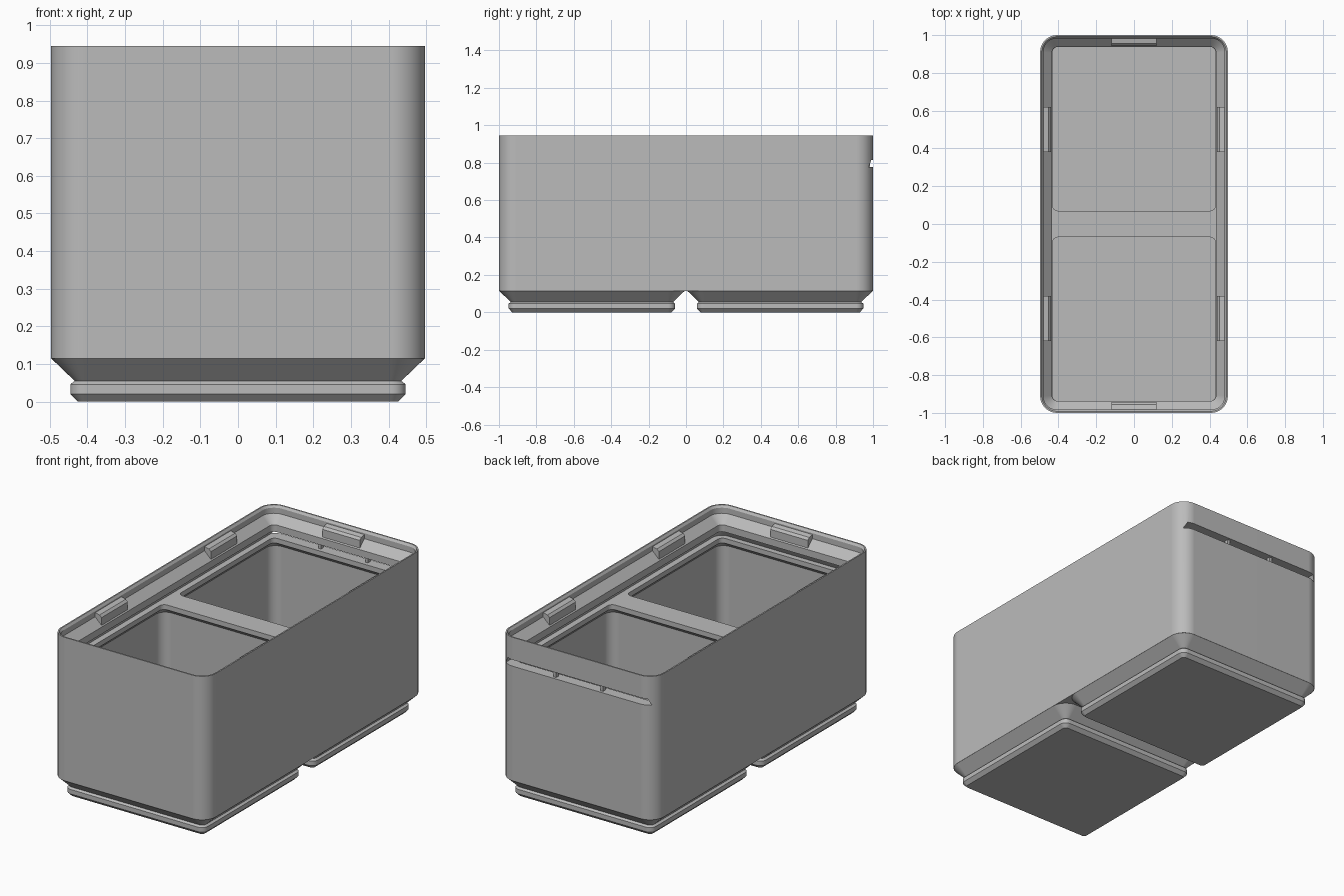
import bpy, bmesh, math

cube = bpy.data.objects.get("Cube")
if cube:
    bpy.data.objects.remove(cube, do_unlink=True)

GREY = (0.5, 0.5, 0.5, 1.0)
grey = bpy.data.materials.new("plain grey")
grey.use_nodes = True
grey.diffuse_color = GREY
grey.node_tree.nodes["Principled BSDF"].inputs["Base Color"].default_value = GREY

HX, HY, TOP, BASE = 0.497, 1.0, 0.945, 0.115
LEDGE, GROOVE_TOP = 0.778, 0.815


def ring(hx, hy, r, cy, z, seg=10):
    """Rounded rectangle outline at height z."""
    pts = []
    for i, (sx, sy) in enumerate([(1, 1), (-1, 1), (-1, -1), (1, -1)]):
        for k in range(seg + 1):
            a = math.pi / 2 * (i + k / seg)
            pts.append((sx * (hx - r) + r * math.cos(a),
                        cy + sy * (hy - r) + r * math.sin(a), z))
    return pts


def make(name, bm):
    bmesh.ops.recalc_face_normals(bm, faces=bm.faces)
    me = bpy.data.meshes.new(name)
    bm.to_mesh(me)
    bm.free()
    me.materials.append(grey)
    ob = bpy.data.objects.new(name, me)
    bpy.context.collection.objects.link(ob)
    return ob


def loft(name, levels, cy=0.0):
    """Closed solid through rounded rectangles (hx, hy, radius, z)."""
    bm = bmesh.new()
    rows = [[bm.verts.new(p) for p in ring(hx, hy, r, cy, z)]
            for hx, hy, r, z in levels]
    n = len(rows[0])
    for a, b in zip(rows, rows[1:]):
        for i in range(n):
            j = (i + 1) % n
            bm.faces.new((a[i], a[j], b[j], b[i]))
    bm.faces.new(rows[0][::-1])
    bm.faces.new(rows[-1])
    return make(name, bm)


def prism(name, outline, length, place):
    """Extrude an outline of (u, z) points along its length."""
    bm = bmesh.new()
    ends = [[bm.verts.new(place(u, t, z)) for u, z in outline]
            for t in (-length / 2, length / 2)]
    n = len(outline)
    for i in range(n):
        j = (i + 1) % n
        bm.faces.new((ends[0][i], ends[0][j], ends[1][j], ends[1][i]))
    bm.faces.new(ends[0])
    bm.faces.new(ends[1])
    return make(name, bm)


def cut(target, cutter):
    cutter.hide_render = True
    mod = target.modifiers.new("cut", "BOOLEAN")
    mod.operation, mod.solver, mod.object = "DIFFERENCE", "EXACT", cutter
    bpy.context.view_layer.objects.active = target
    bpy.ops.object.modifier_apply(modifier=mod.name)
    bpy.data.objects.remove(cutter, do_unlink=True)


def smooth(ob):
    bpy.ops.object.select_all(action="DESELECT")
    ob.select_set(True)
    bpy.context.view_layer.objects.active = ob
    bpy.ops.object.shade_smooth_by_angle(angle=math.radians(25))
    mod = ob.modifiers.new("even shading", "WEIGHTED_NORMAL")
    mod.keep_sharp = True


def inset(d, z):
    """Level that follows the outer wall at a distance d inside it."""
    return (HX - d, HY - d, max(0.09 - d, 0.03), z)


# Outer block
body = loft("bin_body", [inset(0, BASE), inset(0, TOP)])

# Stacking rim, with the lid groove below it
cut(body, loft("rim_cutter", [
    inset(0.030, LEDGE), inset(0.050, GROOVE_TOP - 0.0005),
    inset(0.063, GROOVE_TOP), inset(0.063, 0.855),
    inset(0.017, 0.900), inset(0.017, 0.932),
    inset(0.008, TOP), inset(0.008, TOP + 0.05)]))

# Two compartments, each wider below its opening
for side in (-1, 1):
    cut(body, loft("compartment_cutter", [
        (0.466, 0.477, 0.06, 0.168), (0.466, 0.477, 0.06, 0.715),
        (0.432, 0.434, 0.03, 0.750), (0.432, 0.434, 0.03, LEDGE + 0.01)],
        cy=side * 0.504))

# Lid slot through the back wall
cut(body, loft("slot_cutter", [
    (0.467, 0.15, 0.02, LEDGE), (0.447, 0.15, 0.02, GROOVE_TOP)], cy=1.06))
smooth(body)

# Thin ribs standing in the slot
for side, word in ((-1, "right"), (1, "left")):
    prism("slot_rib_" + word,
          [(0.962, LEDGE - 0.005), (0.985, LEDGE - 0.005),
           (0.985, GROOVE_TOP + 0.005), (0.962, GROOVE_TOP + 0.005)], 0.016,
          lambda u, t, z, s=side: (s * 0.15 + t, u, z))

# Clip tabs inside the rim: outline measured inwards from the outer wall
TAB = [(0.012, 0.925), (0.045, 0.918), (0.057, 0.905), (0.057, 0.855), (0.012, 0.855)]
for s, word in ((-1, "front"), (1, "back")):
    prism("tab_" + word, TAB, 0.24,
          lambda u, t, z, s=s: (t, s * (HY - u), z))
for s, side in ((-1, "right"), (1, "left")):
    for c, word in ((-0.5, "front"), (0.5, "back")):
        prism("tab_%s_%s" % (side, word), TAB, 0.24,
              lambda u, t, z, s=s, c=c: (s * (HX - u), c + t, z))

# Stepped feet
FOOT = [(0.426, 0.019, 0.0), (0.4455, 0.038, 0.020), (0.4455, 0.038, 0.046),
        (0.434, 0.028, 0.055), (0.4965, 0.0895, BASE)]
for side, word in ((-1, "front"), (1, "back")):
    smooth(loft("foot_" + word, [(h, h, r, z) for h, r, z in FOOT],
                cy=side * 0.503))
